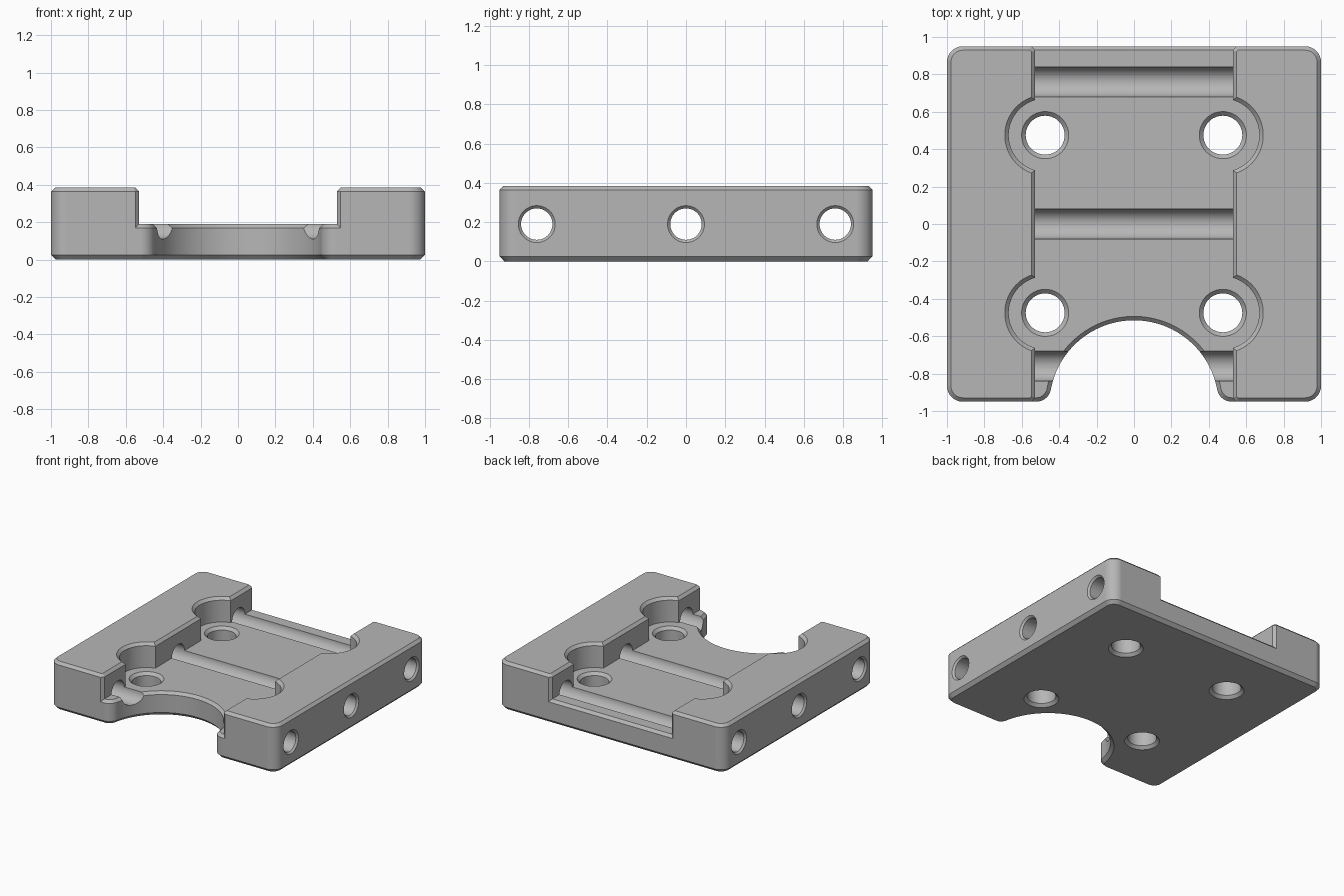
import bpy, bmesh
from math import sin, cos, pi, sqrt, atan2, asin

if "Cube" in bpy.data.objects:
    bpy.data.objects.remove(bpy.data.objects["Cube"])

HX, HY, TOP, FLOOR = 1.0, 0.95, 0.385, 0.19
CH = 0.021                      # chamfer on upper edges
CORNER = 0.085                  # vertical corner radius
NOTCH_Y, NOTCH_R, LIP = -0.967, 0.452, 0.08
WALL, BOLT, BORE = 0.528, 0.475, 0.195

grey = bpy.data.materials.new("plain grey")
grey.use_nodes = True
colour = (0.47, 0.47, 0.47, 1)
grey.diffuse_color = colour
grey.node_tree.nodes["Principled BSDF"].inputs["Base Color"].default_value = colour


def arc(cx, cy, r, a, b, n=16):
    return [(cx + r * cos(a + (b - a) * i / n), cy + r * sin(a + (b - a) * i / n))
            for i in range(n + 1)]


def mirrored(half):
    return half + [(-x, y) for x, y in reversed(half) if abs(x) > 1e-5]


def plate_outline(d):
    """Rounded plate with a round front notch, inset by d."""
    fy = -HY + LIP
    fx = sqrt((NOTCH_R + LIP) ** 2 - (fy - NOTCH_Y) ** 2)
    t = atan2(fy - NOTCH_Y, fx)
    cx, cy, r = HX - CORNER, HY - CORNER, CORNER - d
    half = arc(0, NOTCH_Y, NOTCH_R + d, pi / 2, t, 36)
    half += arc(fx, fy, LIP - d, t + pi, 1.5 * pi)[1:]
    half += arc(cx, -cy, r, -pi / 2, 0) + arc(cx, cy, r, 0, pi / 2)
    return mirrored(half)


def pocket_outline(d):
    """Central channel with four round bolt recesses, grown by d."""
    w, r = WALL + d, BORE + d
    a = asin(sqrt(r * r - (w - BOLT) ** 2) / r)
    end = HY - CH - 0.4 * d
    half = [(w + 0.12, -end - 0.12), (w, -end)]
    for y in (-BOLT, BOLT):
        half += arc(BOLT, y, r, -a, a, 32)
    half += [(w, end), (w + 0.12, end + 0.12)]
    return mirrored(half)


def loft(name, layers, along_x=False):
    """Solid through stacked outlines, each given as (points, height)."""
    bm = bmesh.new()
    rings = [[bm.verts.new((h, x, y) if along_x else (x, y, h)) for x, y in pts]
             for pts, h in layers]
    for low, high in zip(rings, rings[1:]):
        for i in range(len(low)):
            bm.faces.new((low[i - 1], low[i], high[i], high[i - 1]))
    bm.faces.new(rings[0])
    bm.faces.new(rings[-1])
    bmesh.ops.recalc_face_normals(bm, faces=bm.faces)
    mesh = bpy.data.meshes.new(name)
    bm.to_mesh(mesh)
    bm.free()
    mesh.materials.append(grey)
    ob = bpy.data.objects.new(name, mesh)
    bpy.context.collection.objects.link(ob)
    return ob


def round_layers(cx, cy, profile):
    return [(arc(cx, cy, r, 0, 2 * pi, 48)[:-1], h) for r, h in profile]


def apply(ob, mod):
    bpy.context.view_layer.objects.active = ob
    bpy.ops.object.modifier_apply(modifier=mod.name)


def cut(ob, cutter):
    mod = ob.modifiers.new("cut", "BOOLEAN")
    mod.operation, mod.solver, mod.object = "DIFFERENCE", "EXACT", cutter
    apply(ob, mod)
    bpy.data.objects.remove(cutter)


# Plate with chamfered top and bottom rims
plate = loft("mounting_plate", [(plate_outline(0.025), 0), (plate_outline(0), 0.026),
                                (plate_outline(0), TOP - CH), (plate_outline(CH), TOP)])

# Channel cutter, its underside shaped to leave a chamfer around the channel floor
pocket = loft("channel_cutter", [(pocket_outline(0), 0.14), (pocket_outline(0), TOP - CH),
                                 (pocket_outline(2 * CH), TOP + CH)])
cut(pocket, loft("floor_former", [(plate_outline(-0.05), FLOOR - CH - 0.05),
                                  (plate_outline(CH), FLOOR)]))
cut(plate, pocket)

# Four vertical bolt holes, chamfered at both ends
R, C = 0.104, 0.022
for x in (-BOLT, BOLT):
    for y in (-BOLT, BOLT):
        cut(plate, loft("bolt_hole_cutter", round_layers(x, y, [
            (R + 2 * C, -C), (R, C), (R, FLOOR - C), (R + 2 * C, FLOOR + C)])))

# Three cross bores, leaving half-round grooves in the floor
R, C = 0.08, 0.014
for y in (-0.76, 0, 0.76):
    cut(plate, loft("cross_bore_cutter", round_layers(y, FLOOR, [
        (R + 2 * C, -HX - C), (R, -HX + C), (R, HX - C), (R + 2 * C, HX + C)]), True))

# Smooth curved walls, crisp chamfers
for ob in bpy.context.selected_objects:
    ob.select_set(False)
plate.select_set(True)
bpy.context.view_layer.objects.active = plate
bpy.ops.object.shade_smooth_by_angle(angle=pi / 7)
weighted = plate.modifiers.new("weighted_normals", "WEIGHTED_NORMAL")
weighted.keep_sharp = True
